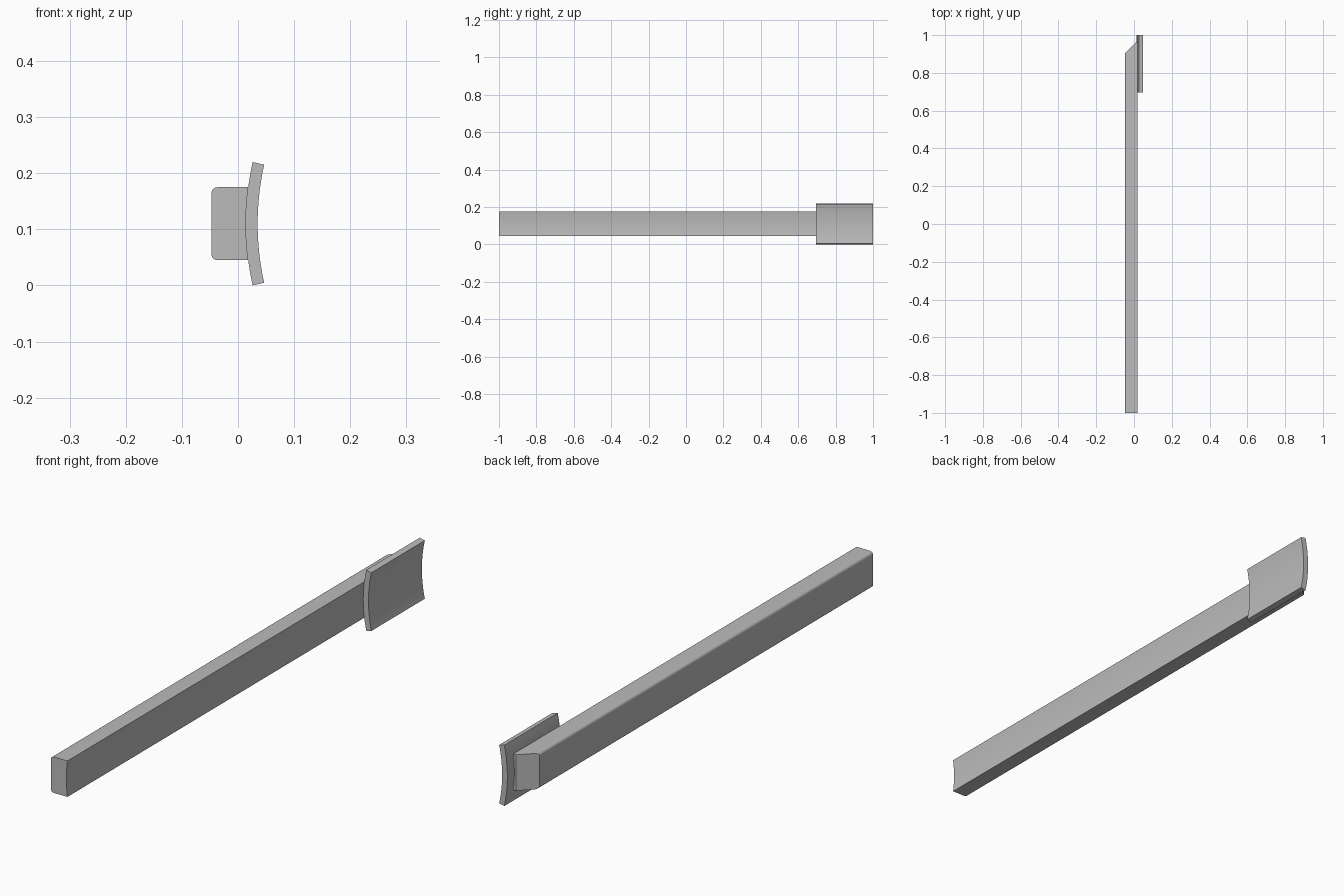
import bpy, bmesh, math
from mathutils import Vector

cube = bpy.data.objects.get("Cube")
if cube:
    bpy.data.objects.remove(cube, do_unlink=True)

MID_Z = 0.11              # height of the centre line
CENTRE_X = 0.514          # axis of the curved plate
R_BACK, R_FACE = 0.5, 0.479

grey = bpy.data.materials.new("plain grey")
grey.use_nodes = True
colour = (0.5, 0.5, 0.5, 1)
grey.diffuse_color = colour
grey.node_tree.nodes["Principled BSDF"].inputs["Base Color"].default_value = colour


def arc(cx, cz, r, start, end, steps):
    """Points on a circle in the XZ plane."""
    angles = [start + (end - start) * i / steps for i in range(steps + 1)]
    return [(cx + r * math.cos(a), cz + r * math.sin(a)) for a in angles]


def extrude_profile(name, profile, y0, y1, cut=None):
    """Extrude an XZ profile along Y, optionally sliced by a plane."""
    bm = bmesh.new()
    face = bm.faces.new([bm.verts.new((x, y0, z)) for x, z in profile])
    new = bmesh.ops.extrude_face_region(bm, geom=[face])["geom"]
    verts = [v for v in new if isinstance(v, bmesh.types.BMVert)]
    bmesh.ops.translate(bm, verts=verts, vec=(0, y1 - y0, 0))
    if cut:
        geom = bm.verts[:] + bm.edges[:] + bm.faces[:]
        res = bmesh.ops.bisect_plane(bm, geom=geom, plane_co=cut[0],
                                     plane_no=cut[1], clear_outer=True)
        edges = [e for e in res["geom_cut"] if isinstance(e, bmesh.types.BMEdge)]
        bmesh.ops.contextual_create(bm, geom=edges)
    bmesh.ops.recalc_face_normals(bm, faces=bm.faces[:])
    mesh = bpy.data.meshes.new(name)
    bm.to_mesh(mesh)
    bm.free()
    mesh.materials.append(grey)
    obj = bpy.data.objects.new(name, mesh)
    bpy.context.collection.objects.link(obj)
    bpy.ops.object.select_all(action="DESELECT")
    obj.select_set(True)
    bpy.context.view_layer.objects.active = obj
    bpy.ops.object.shade_smooth_by_angle(angle=math.radians(30))
    return obj


# Curved end plate
half = 0.2215
plate = (arc(CENTRE_X, MID_Z, R_BACK, math.pi - half, math.pi + half, 24)
         + arc(CENTRE_X, MID_Z, R_FACE, math.pi + half, math.pi - half, 24))
extrude_profile("curved_plate", plate, 0.695, 1.0)

# Long bar: rounded outer corners, hollowed face that seats on the plate
left, half_h, r = -0.0475, 0.065, 0.011
seat = math.asin(half_h / R_BACK)
bar = (arc(left + r, MID_Z + half_h - r, r, math.pi / 2, math.pi, 6)
       + arc(left + r, MID_Z - half_h + r, r, math.pi, 1.5 * math.pi, 6)
       + arc(CENTRE_X, MID_Z, R_BACK, math.pi + seat, math.pi - seat, 12))
extrude_profile("long_bar", bar, -1.0, 0.96,
                cut=(Vector((left, 0.905, MID_Z)), Vector((-1, 1, 0))))
